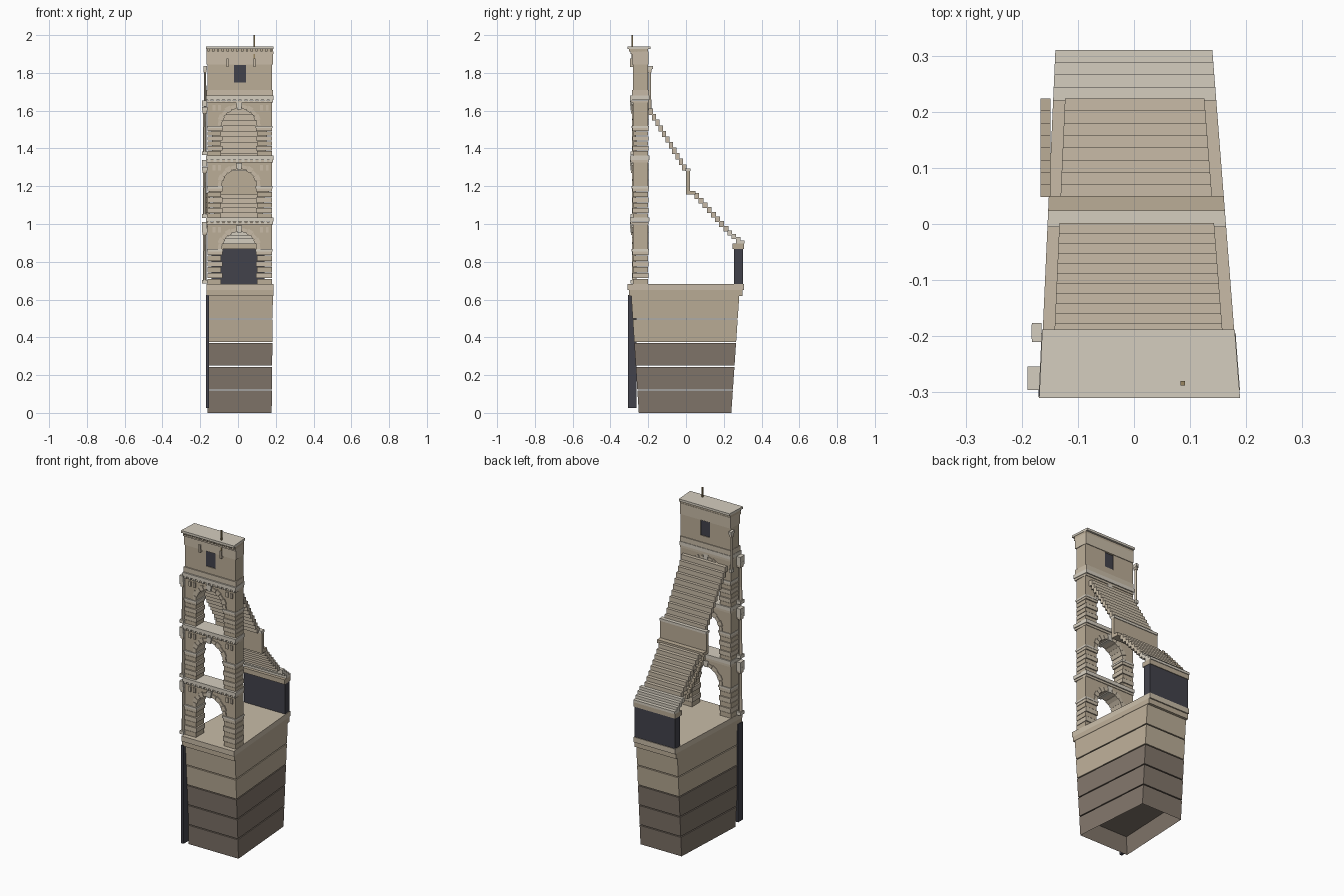
import bpy, bmesh, math

if "Cube" in bpy.data.objects:
    bpy.data.objects.remove(bpy.data.objects["Cube"])

def mat(name, c):
    m = bpy.data.materials.new(name)
    m.diffuse_color = (*c, 1)
    m.use_nodes = True
    m.node_tree.nodes["Principled BSDF"].inputs["Base Color"].default_value = m.diffuse_color
    return m

TAN = mat("tan_stone", (0.50, 0.42, 0.31))
SAND = mat("sand_stone", (0.58, 0.50, 0.39))
PALE = mat("pale_stone", (0.66, 0.61, 0.52))
EARTH = mat("earth", (0.22, 0.18, 0.145))
DARK = mat("dark", (0.055, 0.055, 0.07))
WOOD = mat("wood", (0.32, 0.24, 0.12))

# Plan outline: the slice narrows toward the back
def xl(y): return -0.168 + (y + 0.31) * 0.045
def xr(y): return 0.188 - (y + 0.31) * 0.078

def add(name, m, verts, faces):
    me = bpy.data.meshes.new(name)
    me.from_pydata(verts, [], faces)
    bm = bmesh.new()
    bm.from_mesh(me)
    bmesh.ops.recalc_face_normals(bm, faces=bm.faces)
    bm.to_mesh(me)
    bm.free()
    me.materials.append(m)
    ob = bpy.data.objects.new(name, me)
    bpy.context.collection.objects.link(ob)
    return ob

# Prism between two polygons with equal point counts
def loft(name, m, a, b, open_a=False):
    n = len(a)
    faces = [(i, (i + 1) % n, n + (i + 1) % n, n + i) for i in range(n)]
    faces.append(tuple(range(n, 2 * n)))
    if not open_a:
        faces.append(tuple(reversed(range(n))))
    return add(name, m, a + b, faces)

def plan(y0, y1, z, inset=0.0):
    return [(xl(y0) + inset, y0, z), (xr(y0) - inset, y0, z),
            (xr(y1) - inset, y1, z), (xl(y1) + inset, y1, z)]

def wedge(name, m, y0, y1, z0, z1, inset=0.0):
    return loft(name, m, plan(y0, y1, z0, inset), plan(y0, y1, z1, inset))

def box(name, m, x0, x1, y0, y1, z0, z1):
    q = [(x0, y0), (x1, y0), (x1, y1), (x0, y1)]
    return loft(name, m, [(*p, z0) for p in q], [(*p, z1) for p in q])

def extrude_y(name, m, pts, y0, y1):
    return loft(name, m, [(x, y0, z) for x, z in pts], [(x, y1, z) for x, z in pts])

# Flared foundation in five courses, hollow underneath
for i in range(5):
    z0, z1 = i * 0.125, (i + 1) * 0.125 - 0.006
    def ring(z):
        t = z / 0.62
        return plan(-0.25 - 0.04 * t, 0.24 + 0.042 * t, z, 0.005 - 0.003 * t)
    loft(f"foundation_course_{i}", EARTH if i < 3 else TAN, ring(z0), ring(z1), open_a=(i == 0))
box("foundation_edge_strip", DARK, -0.17, -0.153, -0.308, -0.262, 0.025, 0.625)

# Ground slab
wedge("slab_lower", TAN, -0.302, 0.298, 0.619, 0.65)
wedge("slab_upper", SAND, -0.309, 0.306, 0.65, 0.682)

# Arena wall at the back
wedge("arena_wall", DARK, 0.255, 0.302, 0.682, 0.868, 0.003)
wedge("arena_wall_cap", TAN, 0.245, 0.306, 0.868, 0.897)

# Seating tiers: pale front rows, then lower and upper banks
wedge("front_row_0", PALE, 0.264, 0.31, 0.897, 0.912)
for i in range(1, 4):
    y = 0.309 - i * 0.0215
    wedge(f"front_row_{i}", PALE, y - 0.024, y, 0.885 + i * 0.018, 0.912 + i * 0.018)
for i in range(8):
    y, z = 0.224 - i * 0.022, 0.99 + i * 0.0248
    wedge(f"lower_tier_{i}", SAND, y - 0.026, y, z - 0.03, z, 0.021)
    box(f"lower_tier_side_{i}", TAN, -0.167, -0.149, y - 0.022, y, z - 0.027, z)
wedge("gangway", TAN, 0.0, 0.05, 1.155, 1.175)
wedge("gangway_wall", TAN, 0.0, 0.02, 1.17, 1.28)
wedge("gangway_wall_cap", PALE, -0.005, 0.024, 1.28, 1.295)
for i in range(11):
    y, z = 0.002 - i * 0.0178, 1.316 + i * 0.0295
    wedge(f"upper_tier_{i}", SAND, y - 0.022, y, z - 0.033, z, 0.021)

# Facade arcades
CX, R, YF, YB = 0.006, 0.095, -0.28, -0.202
L, RT = xl(YF) + 0.004, xr(YF) - 0.006

def pillar(name, x, y, z0, z1, r):
    h = 0.02
    box(name + "_base", PALE, x - r * 1.4, x + r * 1.4, y - r * 2, y + r * 2, z0, z0 + h)
    box(name + "_capital", PALE, x - r * 1.4, x + r * 1.4, y - r * 2, y + r * 2, z1 - h, z1)
    box(name + "_neck", SAND, x - r * 1.2, x + r * 1.2, y - r * 1.6, y + r * 1.6, z1 - h - 0.014, z1 - h)
    n = 10
    def circ(z, s):
        return [(x + s * r * math.cos(math.tau * k / n), y + 1.35 * s * r * math.sin(math.tau * k / n), z)
                for k in range(n)]
    loft(name + "_shaft", SAND, circ(z0 + h, 1), circ(z1 - h - 0.01, 0.86))

for s, (z0, spring, top) in enumerate([(0.682, 0.867, 1.0), (1.03, 1.2, 1.328), (1.362, 1.52, 1.645)]):
    # Coursed piers with alternating block lengths
    n = 6
    h = (spring - z0) / n
    for i in range(n):
        e = 0.006 if i % 2 else 0.0
        a, b = z0 + i * h, z0 + (i + 1) * h - 0.003
        box(f"pier_left_{s}_{i}", SAND if i % 2 else TAN, L, CX - R + e, YF - e / 2, YB + e / 2, a, b)
        box(f"pier_right_{s}_{i}", SAND if i % 2 else TAN, CX + R - e, RT, YF - e / 2, YB + e / 2, a, b)
    # Imposts
    box(f"impost_left_{s}", PALE, L - 0.002, CX - R + 0.009, YF - 0.008, YB + 0.005, spring - 0.012, spring)
    box(f"impost_right_{s}", PALE, CX + R - 0.009, RT + 0.002, YF - 0.008, YB + 0.005, spring - 0.012, spring)
    # Spandrel wall with arched opening
    arc = [(CX + R * math.cos(math.pi * k / 16), spring + R * math.sin(math.pi * k / 16)) for k in range(17)]
    extrude_y(f"spandrel_{s}", TAN, [(L, spring), (L, top), (RT, top), (RT, spring)] + arc, YF, YB)
    # Voussoirs, alternating in length, and keystone
    nv = 11
    for k in range(nv):
        t0, t1 = (math.pi * (k + d) / nv for d in (0.04, 0.96))
        key = k == nv // 2
        r1 = R + (0.03 if key else 0.018 + 0.006 * (k % 2))
        r0 = R - (0.007 if key else 0.003 + 0.003 * (k % 2))
        pts = [(CX + r * math.cos(t), spring + r * math.sin(t)) for r, t in ((r0, t0), (r1, t0), (r1, t1), (r0, t1))]
        extrude_y(f"voussoir_{s}_{k}", PALE if key else SAND, pts,
                  YF - (0.012 if key else 0.006), YB + 0.004)
    # Small projecting blocks in the spandrels
    for k, x in enumerate((-0.135, -0.105, 0.117, 0.147)):
        box(f"spandrel_block_{s}_{k}", SAND, x, x + 0.015, YF - 0.007, YF, top - 0.045, top - 0.015)
    # Cornice
    wedge(f"architrave_{s}", SAND, -0.288, -0.198, top - 0.003, top + 0.01)
    for k in range(12):
        x = L + 0.004 + k * 0.0297
        box(f"dentil_{s}_{k}", PALE, x, x + 0.014, -0.295, -0.286, top, top + 0.012)
    wedge(f"cornice_{s}", PALE, -0.296, -0.194, top + 0.012, top + 0.034, -0.002)
    pillar(f"side_column_{s}", -0.176, -0.275, z0 + 0.002, top - 0.025, 0.0095)
    box(f"side_block_{s}", PALE, -0.19, -0.165, -0.296, -0.254, top - 0.024, top + 0.01)

# Attic storey, built round the window opening
WX0, WX1, WZ0, WZ1 = -0.022, 0.042, 1.75, 1.842
wedge("attic_plinth", SAND, -0.287, -0.197, 1.679, 1.71)
box("attic_wall_left", TAN, L, WX0, YF, YB, 1.71, 1.9)
box("attic_wall_right", TAN, WX1, RT, YF, YB, 1.71, 1.9)
box("attic_sill", TAN, WX0, WX1, YF, YB, 1.71, WZ0)
box("attic_lintel", TAN, WX0, WX1, YF, YB, WZ1, 1.9)
box("attic_window", DARK, WX0, WX1, YF + 0.004, YB - 0.004, WZ0, WZ1)
wedge("attic_frieze", SAND, -0.286, -0.198, 1.845, 1.9)
for k, x in enumerate((-0.055, 0.087)):
    box(f"mast_corbel_{k}", SAND, x - 0.006, x + 0.006, -0.296, YF, 1.83, 1.875)
wedge("top_moulding", SAND, -0.293, -0.198, 1.9, 1.912)
for k in range(14):
    x = L + k * 0.0255
    box(f"top_bracket_{k}", TAN, x, x + 0.012, -0.302, -0.2, 1.912, 1.926)
wedge("top_core", TAN, -0.29, -0.2, 1.91, 1.926)
wedge("top_cap", PALE, -0.31, -0.188, 1.926, 1.94, -0.001)
box("awning_mast", WOOD, 0.083, 0.091, -0.288, -0.28, 1.875, 2.0)

# Rear colonnade column beside the attic
pillar("gallery_column", -0.174, -0.192, 1.585, 1.835, 0.0065)
box("gallery_beam", PALE, -0.182, -0.165, -0.21, -0.176, 1.82, 1.836)
